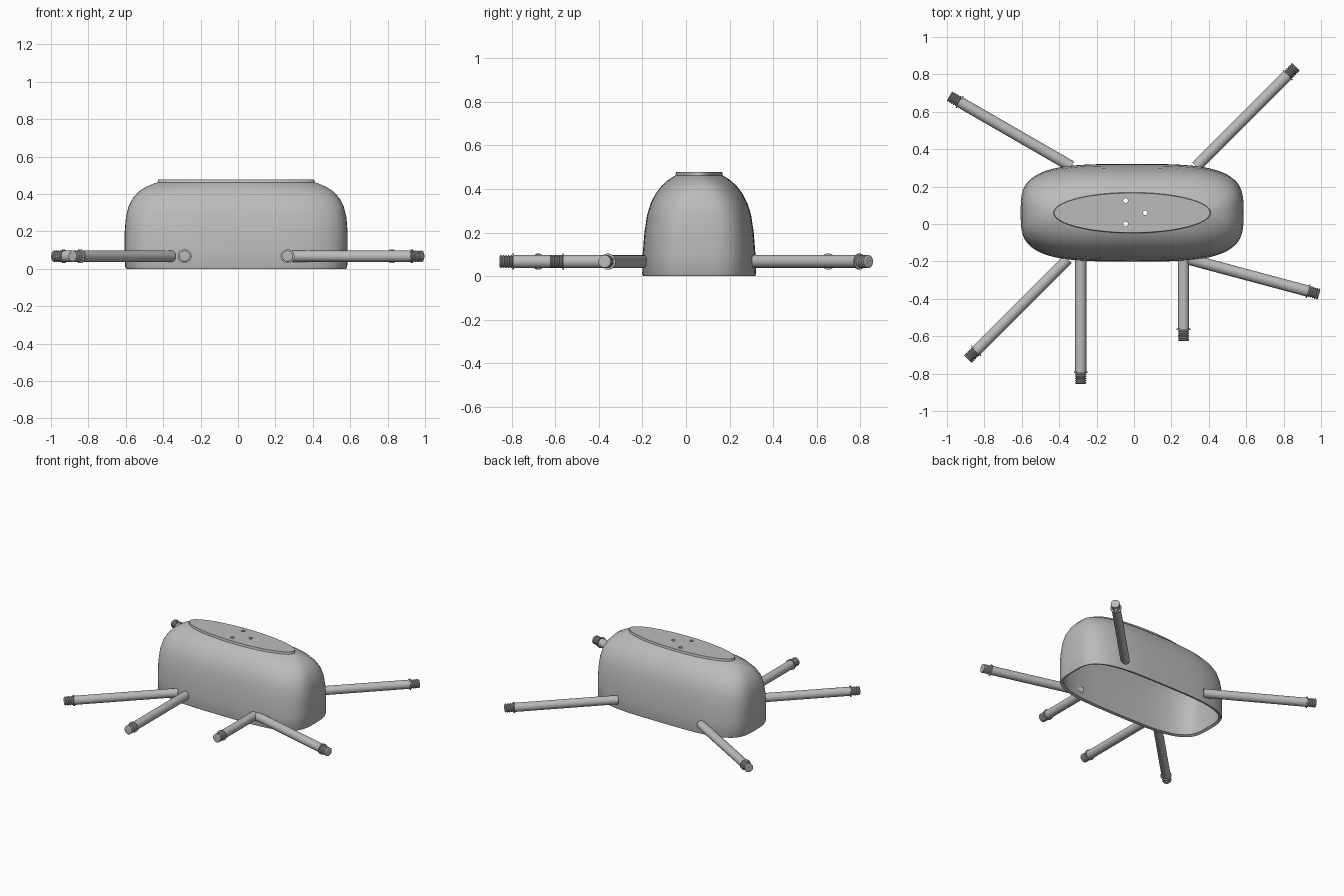
import bpy, bmesh, math
from mathutils import Vector, Matrix

old = bpy.data.objects.get("Cube")
if old:
    bpy.data.objects.remove(old, do_unlink=True)

grey = bpy.data.materials.new("light grey")
grey.use_nodes = True
colour = (0.5, 0.5, 0.5, 1)
grey.diffuse_color = colour
grey.node_tree.nodes["Principled BSDF"].inputs["Base Color"].default_value = colour

CENTRE = Vector((-0.01, 0.06, 0))


def make_object(name, bm):
    bmesh.ops.recalc_face_normals(bm, faces=bm.faces)
    mesh = bpy.data.meshes.new(name)
    bm.to_mesh(mesh)
    bm.free()
    mesh.materials.append(grey)
    obj = bpy.data.objects.new(name, mesh)
    bpy.context.collection.objects.link(obj)
    return obj


def shade(obj, degrees):
    bpy.ops.object.select_all(action="DESELECT")
    obj.select_set(True)
    bpy.context.view_layer.objects.active = obj
    bpy.ops.object.shade_smooth_by_angle(angle=math.radians(degrees))


def loft(bm, rings):
    for low, high in zip(rings, rings[1:]):
        n = len(low)
        for i in range(n):
            j = (i + 1) % n
            bm.faces.new((low[i], low[j], high[j], high[i]))


def oval(bm, a, b, z, power, steps=96):
    """Ring of vertices on a superellipse."""
    ring = []
    for i in range(steps):
        t = math.tau * i / steps
        c, s = math.cos(t), math.sin(t)
        x = a * math.copysign(abs(c) ** (2 / power), c)
        y = b * math.copysign(abs(s) ** (2 / power), s)
        ring.append(bm.verts.new(CENTRE + Vector((x, y, z))))
    return ring


# Hollow housing: half length, half depth, height, squareness
sections = [
    (0.588, 0.258, 0, 3.5), (0.594, 0.261, 0.012, 3.5), (0.596, 0.259, 0.1, 3.5),
    (0.596, 0.251, 0.2, 3.5), (0.589, 0.239, 0.28, 3.4), (0.575, 0.222, 0.335, 3.3),
    (0.552, 0.2, 0.378, 3.1), (0.52, 0.173, 0.414, 2.8), (0.48, 0.145, 0.439, 2.5),
    (0.44, 0.12, 0.456, 2.2), (0.42, 0.109, 0.462, 2), (0.417, 0.106, 0.478, 2),
]
bm = bmesh.new()
rings = [oval(bm, *s) for s in sections]
loft(bm, rings)
bm.faces.new(rings[-1])
housing = make_object("housing", bm)
wall = housing.modifiers.new("wall", "SOLIDIFY")
wall.thickness = 0.02
wall.offset = -1

# Three small holes through the top pad
bm = bmesh.new()
for x, y in ((-0.045, 0.125), (0.06, 0.06), (-0.045, 0)):
    bmesh.ops.create_cone(bm, cap_ends=True, segments=24, radius1=0.013, radius2=0.013,
                          depth=0.2, matrix=Matrix.Translation((x, y, 0.46)))
cutter = make_object("hole_cutter", bm)
cutter.hide_render = True
cutter.display_type = "WIRE"
holes = housing.modifiers.new("holes", "BOOLEAN")
holes.operation = "DIFFERENCE"
holes.solver = "EXACT"
holes.object = cutter
bpy.context.view_layer.objects.active = housing
for name in ("wall", "holes"):
    bpy.ops.object.modifier_apply(modifier=name)
bpy.data.objects.remove(cutter, do_unlink=True)
shade(housing, 30)


def make_leg(name, start, end, height=0.067):
    """Turned rod with a thin collar and a threaded tip."""
    a, b = Vector((*start, height)), Vector((*end, height))
    length = (b - a).length
    neck = length - 0.066
    profile = [(0.03, 0), (0.03, neck), (0.037, neck), (0.037, neck + 0.007),
               (0.024, neck + 0.007)]
    teeth = 5
    pitch = 0.059 / teeth
    for k in range(teeth):
        z = neck + 0.007 + k * pitch
        profile += [(0.03, z + pitch * 0.35), (0.03, z + pitch * 0.65), (0.024, z + pitch)]
    turn = (b - a).to_track_quat("Z", "Y").to_matrix().to_4x4()
    place = Matrix.Translation(a) @ turn
    bm = bmesh.new()
    steps = 32
    rings = []
    for r, z in profile:
        rings.append([bm.verts.new(place @ Vector((r * math.cos(math.tau * i / steps),
                                                   r * math.sin(math.tau * i / steps), z)))
                      for i in range(steps)])
    loft(bm, rings)
    bm.faces.new(rings[0])
    bm.faces.new(rings[-1])
    shade(make_object(name, bm), 30)


# Six rods spreading from the long walls
make_leg("back_right_leg", (-0.335, 0.308), (-0.987, 0.684))
make_leg("back_left_leg", (0.333, 0.307), (0.866, 0.84))
make_leg("front_right_diagonal_leg", (-0.354, -0.188), (-0.888, -0.722))
make_leg("front_right_straight_leg", (-0.285, -0.188), (-0.285, -0.855))
make_leg("front_left_straight_leg", (0.265, -0.188), (0.265, -0.625))
make_leg("front_left_diagonal_leg", (0.292, -0.188), (0.99, -0.375))
